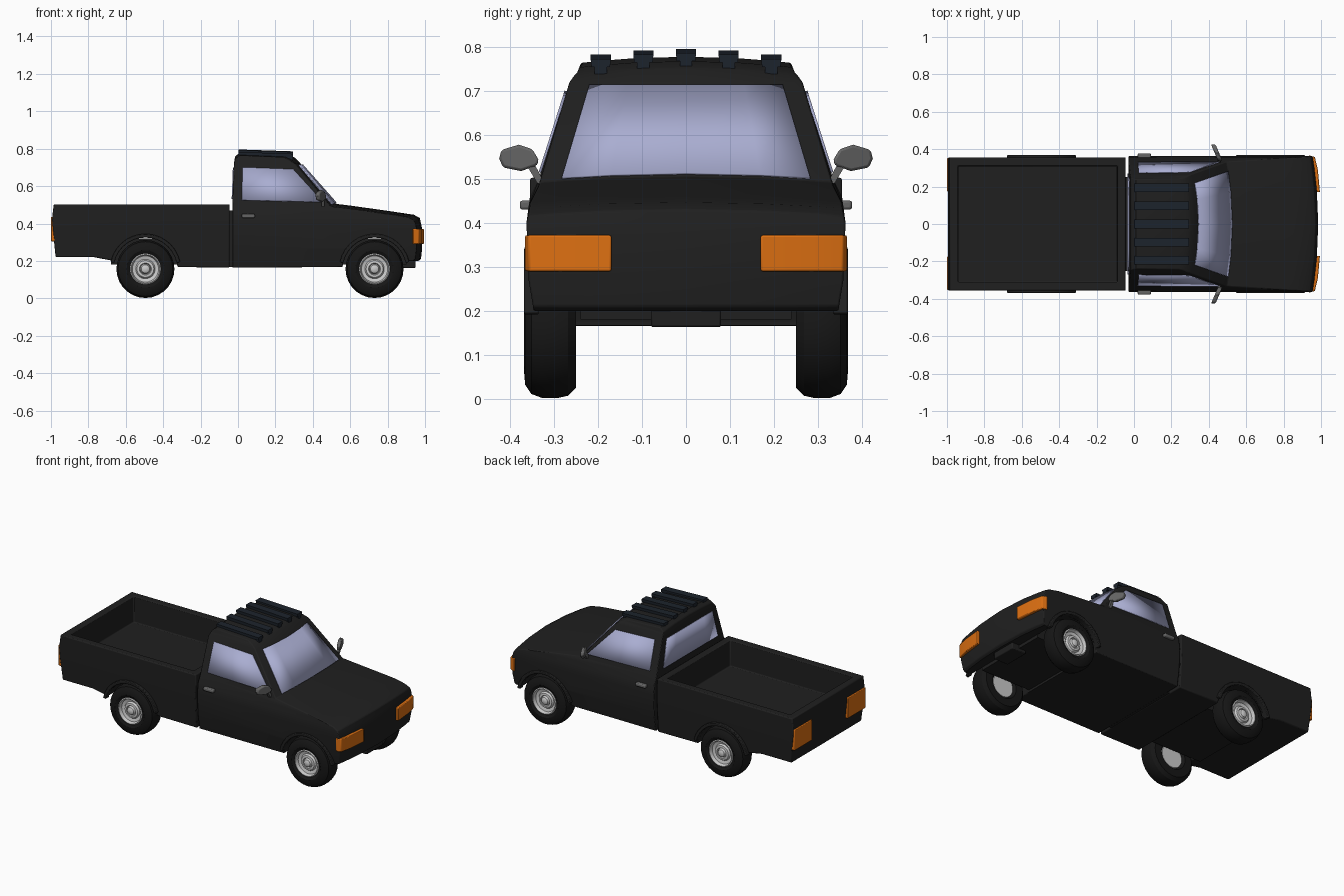
import bpy, bmesh
from math import sin, cos, pi, radians
from mathutils import Vector

if "Cube" in bpy.data.objects:
    bpy.data.objects.remove(bpy.data.objects["Cube"])

def material(name, *rgb):
    m = bpy.data.materials.new(name)
    m.diffuse_color = (*rgb, 1)
    m.use_nodes = True
    m.node_tree.nodes["Principled BSDF"].inputs["Base Color"].default_value = m.diffuse_color
    return m

BLACK = material("black_paint", .014, .014, .014)
RUBBER = material("rubber", .008, .008, .008)
ORANGE = material("orange_lamp", .72, .16, .006)
GLASS = material("pale_glass", .40, .42, .64)
RACK = material("rack_metal", .012, .017, .025)
DARK = material("dark_grey", .13, .13, .13)

def finish(bm, name, mat=None, bevel=0, solid=0):
    bmesh.ops.recalc_face_normals(bm, faces=bm.faces)
    me = bpy.data.meshes.new(name)
    bm.to_mesh(me)
    bm.free()
    ob = bpy.data.objects.new(name, me)
    bpy.context.collection.objects.link(ob)
    if mat:
        me.materials.append(mat)
    bpy.ops.object.select_all(action='DESELECT')
    ob.select_set(True)
    bpy.context.view_layer.objects.active = ob
    bpy.ops.object.shade_smooth_by_angle(angle=radians(32))
    if solid:
        mod = ob.modifiers.new("thickness", 'SOLIDIFY')
        mod.thickness, mod.offset = solid, 0
    if bevel:
        mod = ob.modifiers.new("soft_edges", 'BEVEL')
        mod.width, mod.segments, mod.limit_method = bevel, 2, 'ANGLE'
        mod.angle_limit = radians(40)
    return ob

def prism(points, vec):
    """Face through 3D points, swept along vec."""
    bm = bmesh.new()
    f = bm.faces.new([bm.verts.new(p) for p in points])
    r = bmesh.ops.extrude_face_region(bm, geom=[f])
    bmesh.ops.translate(bm, vec=vec, verts=[v for v in r['geom'] if isinstance(v, bmesh.types.BMVert)])
    return bm

def box(name, x, y, z, mat, bevel=0):
    pts = [(x[0], y[0], z[0]), (x[1], y[0], z[0]), (x[1], y[1], z[0]), (x[0], y[1], z[0])]
    return finish(prism(pts, (0, 0, z[1] - z[0])), name, mat, bevel)

def arc(cx, a0, a1, r, n=14):
    return [(cx + r * cos(radians(a0 + (a1 - a0) * i / n)), .155 + r * sin(radians(a0 + (a1 - a0) * i / n)))
            for i in range(n + 1)]

def interp(table, z):
    for (z0, w0), (z1, w1) in zip(table, table[1:]):
        if z <= z1:
            return w0 + (w1 - w0) * max(0, z - z0) / (z1 - z0)
    return table[-1][1]

def panel(profile, t_cuts, z_cuts, shape):
    """Side profile swept over t = -1..1, sliced, then bent to shape."""
    bm = prism([(x, -1, z) for x, z in profile], (0, 2, 0))
    for axis, cuts in (((0, 1, 0), t_cuts), ((0, 0, 1), z_cuts)):
        for c in cuts:
            bmesh.ops.bisect_plane(bm, geom=bm.verts[:] + bm.edges[:] + bm.faces[:], dist=1e-5,
                                   plane_co=Vector(axis) * c, plane_no=axis)
    for v in bm.verts:
        v.co = shape(*v.co)
    return bm

FRONT_X, REAR_X, ARCH = .73, -.495, .172
CAB_W = [(.16, .34), (.27, .358), (.40, .363), (.46, .355), (.50, .335), (.72, .265), (.755, .248), (.78, .238)]

def cab_shape(x, t, z):
    y = t * interp(CAB_W, z)
    if z > .73 or (x > .5 and z > .42):
        dz = .014 * t * t
    else:
        dz = 0
    bow = .03 * t * t if x > .93 or (z > .49 and x > .25) else 0
    return Vector((x - bow, y, z - dz))

# Cab, hood and nose in one shell
cab = [(-.03, .165), (-.03, .5), (-.022, .72), (-.015, .76), (.01, .778), (.27, .768), (.305, .752), (.335, .72),
       (.525, .505), (.6, .496), (.8, .468), (.94, .447), (.972, .43), (.985, .37), (.985, .27), (.978, .21),
       (.965, .2)] + arc(FRONT_X, 15, 176, ARCH)
finish(panel(cab, (-.83, -.5, 0, .5, .83), (.27, .4, .46, .5, .72, .755), cab_shape), "cab_body", BLACK, .006)

# Cargo bed with sunken floor
bed = [(-.045, .165), (-.045, .503), (-.985, .503), (-.995, .42), (-.975, .22), (-.77, .22)]
bed += arc(REAR_X, 165, 4, ARCH)
bm = panel(bed, (), (.36,), lambda x, t, z: Vector((x, t * interp([(.16, .343), (.36, .356), (.51, .355)], z), z)))
bmesh.ops.recalc_face_normals(bm, faces=bm.faces)
top = max(bm.faces, key=lambda f: f.calc_center_median().z)
bmesh.ops.inset_region(bm, faces=[top], thickness=.063)
floor = bmesh.ops.extrude_discrete_faces(bm, faces=[top])['faces'][0]
bmesh.ops.translate(bm, vec=(0, 0, -.163), verts=floor.verts[:])
finish(bm, "cargo_bed", BLACK, .006)

# Chassis under and between the shells
box("chassis", (-.68, .9), (-.24, .24), (.18, .32), BLACK)
box("floor_link", (-.3, .56), (-.25, .25), (.167, .3), BLACK)
box("chin_plate", (.85, .95), (-.08, .08), (.163, .205), BLACK, .005)
box("cab_bed_link", (-.06, -.02), (-.25, .25), (.2, .47), BLACK)

# Front and rear glass follow the cab shape
def glass(name, low, high, shift):
    bm = bmesh.new()
    rows = [[bm.verts.new(cab_shape(x, t * k, z) + Vector(shift)) for t in (-1, -.6, 0, .6, 1)]
            for x, z, k in (low, high)]
    for i in range(4):
        bm.faces.new((rows[0][i], rows[0][i + 1], rows[1][i + 1], rows[1][i]))
    finish(bm, name, GLASS, solid=.006)

glass("windshield", (.521, .51, .85), (.343, .711, .82), (.003, 0, .002))
glass("rear_window", (-.029, .53, .83), (-.0225, .70, .83), (-.002, 0, 0))

# Wheel parts, turned around the axle
def lathe(name, profile, x, s, mat, n=28):
    bm = bmesh.new()
    rings = [[bm.verts.new((x + r * cos(2 * pi * i / n), s * y, .157 + r * sin(2 * pi * i / n))) for i in range(n)]
             for y, r in profile]
    for a, b in zip(rings, rings[1:]):
        for i in range(n):
            bm.faces.new((a[i], a[(i + 1) % n], b[(i + 1) % n], b[i]))
    bm.faces.new(rings[0])
    bm.faces.new(rings[-1])
    finish(bm, name, mat)

TYRE = [(.27, .07), (.25, .085), (.25, .132), (.268, .15), (.29, .155), (.328, .155), (.352, .146),
        (.366, .125), (.368, .1), (.358, .082), (.335, .078)]
RIM = [(.262, .07), (.34, .083), (.362, .083), (.366, .077), (.346, .07), (.341, .052), (.352, .045), (.354, .032),
       (.345, .028), (.36, .022), (.366, .012)]

for s, side in ((-1, "right"), (1, "left")):
    for x, end in ((FRONT_X, "front"), (REAR_X, "rear")):
        lathe(f"{end}_{side}_tyre", TYRE, x, s, RUBBER)
        lathe(f"{end}_{side}_rim", RIM, x, s, None)
        # Raised lip round the wheel arch
        lip = arc(x, 12, 168, .17) + arc(x, 168, 12, .19)
        finish(prism([(a, s * .335, z) for a, z in lip], (0, s * .033, 0)), f"{end}_{side}_arch_lip", BLACK, .004)

    # Door glass
    pts = [(.02, .525), (.025, .70), (.295, .69), (.455, .515)]
    bm = bmesh.new()
    bm.faces.new([bm.verts.new((x, s * (interp(CAB_W, z) + .002), z)) for x, z in pts])
    finish(bm, f"{side}_door_window", GLASS, solid=.006)

    # Wraparound headlight and tail light
    lamp = [(.93, .17), (.994, .17), (.983, .29), (.967, .358), (.935, .367), (.925, .3)]
    finish(prism([(x, s * y, .29) for x, y in lamp], (0, 0, .082)), f"{side}_headlight", ORANGE, .004)
    box(f"{side}_tail_light", (-1, -.96), sorted((s * .175, s * .352)), (.305, .435), ORANGE, .004)

    # Door handle
    box(f"{side}_door_handle", (.02, .09), sorted((s * .35, s * .378)), (.43, .451), DARK, .006)

    # Door mirror and its stem
    head = [(.336, .545), (.35, .568), (.38, .578), (.42, .566), (.425, .546), (.416, .526), (.375, .518), (.338, .531)]
    finish(prism([(.45 - .42 * (y - .335), s * y, z) for y, z in head], (.024, 0, 0)), f"{side}_mirror", DARK, .006)
    stem = [(.322, .49), (.338, .49), (.362, .53), (.345, .535)]
    finish(prism([(.447, s * y, z) for y, z in stem], (.016, 0, 0)), f"{side}_mirror_stem", DARK)

# Roof rack slats with a T section
for i in range(-2, 3):
    y, z = i * .097, .796 - .0033 * i * i
    tee = [(-.023, 0), (.023, 0), (.021, -.018), (.014, -.018), (.014, -.034), (-.014, -.034), (-.014, -.018), (-.021, -.018)]
    finish(prism([(.003, y + a, z + b) for a, b in tee], (.29, 0, -.01)), f"roof_slat_{i + 3}", RACK)
